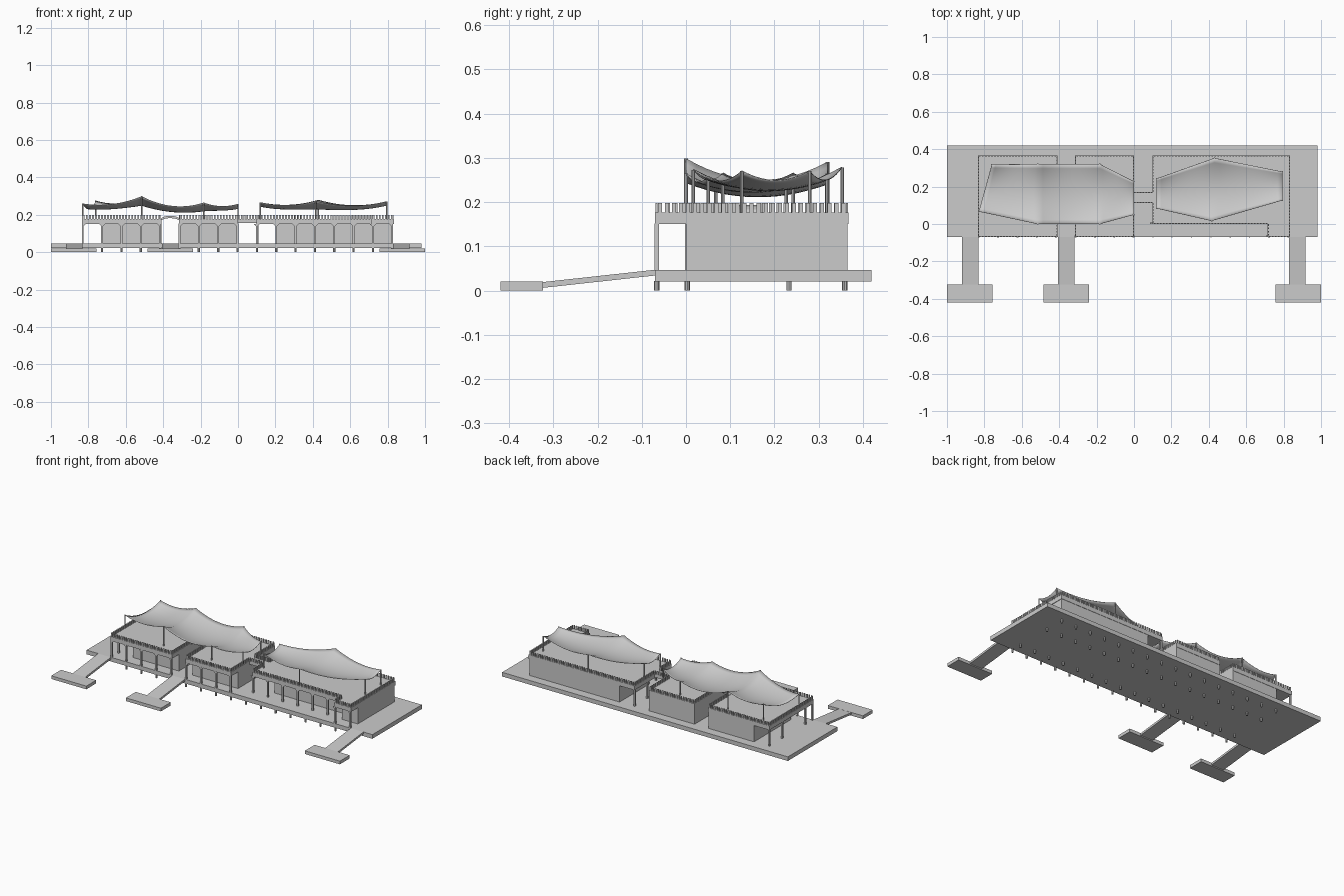
import bpy, bmesh, math
from mathutils import Vector, Matrix

if "Cube" in bpy.data.objects:
    bpy.data.objects.remove(bpy.data.objects["Cube"])

DECK, SOFFIT, ROOF, RAIL = 0.047, 0.15, 0.176, 0.198
ROWS = (-0.066, 0.003, 0.233, 0.359)
STEP = 1.655 / 16


def finish(bm, name):
    bmesh.ops.recalc_face_normals(bm, faces=bm.faces)
    me = bpy.data.meshes.new(name)
    bm.to_mesh(me)
    bm.free()
    ob = bpy.data.objects.new(name, me)
    bpy.context.collection.objects.link(ob)
    return ob


def add_box(bm, x0, x1, y0, y1, z0, z1):
    m = Matrix.Translation(((x0 + x1) / 2, (y0 + y1) / 2, (z0 + z1) / 2))
    bmesh.ops.create_cube(bm, size=1, matrix=m @ Matrix.Diagonal((x1 - x0, y1 - y0, z1 - z0, 1)))


def boxes(name, *dims):
    bm = bmesh.new()
    for d in dims:
        add_box(bm, *d)
    return finish(bm, name)


def add_post(bm, x, y, z0, z1, r, n=8):
    bmesh.ops.create_cone(bm, cap_ends=True, segments=n, radius1=r, radius2=r, depth=z1 - z0,
                          matrix=Matrix.Translation((x, y, (z0 + z1) / 2)))


def prism(name, outline, axis, a, b):
    """Extrude a 2D outline along axis 'x' (points y,z), 'y' (x,z) or 'z' (x,y)."""
    put = {'x': lambda p, t: (t, *p), 'y': lambda p, t: (p[0], t, p[1]), 'z': lambda p, t: (*p, t)}[axis]
    bm = bmesh.new()
    f = bm.faces.new([bm.verts.new(put(p, a)) for p in outline])
    r = bmesh.ops.extrude_face_region(bm, geom=[f])
    move = Vector(put((0, 0), b - a))
    bmesh.ops.translate(bm, vec=move, verts=[v for v in r['geom'] if isinstance(v, bmesh.types.BMVert)])
    return finish(bm, name)


# Deck, ramps and landing pads
boxes("deck", (-1, 0.98, -0.07, 0.42, 0.021, DECK))
for name, rx, px in (("left", -0.92, -1), ("middle", -0.407, -0.483), ("right", 0.83, 0.757)):
    prism(name + "_ramp", [(-0.07, DECK), (-0.07, 0.034), (-0.325, 0.006), (-0.325, 0.019)],
          'x', rx, rx + 0.088)
    boxes(name + "_landing_pad", (px, px + 0.243, -0.42, -0.323, 0, 0.02))

# Piles under the deck
bm = bmesh.new()
for i in range(1, 17):
    for y in ROWS:
        add_post(bm, -0.83 + i * STEP, y, 0, 0.022, 0.006)
finish(bm, "piles")

# Building walls
boxes("left_walls", (-0.727, -0.41, 0, 0.365, DECK, SOFFIT))
boxes("middle_walls", (-0.315, 0, 0, 0.365, DECK, SOFFIT))
prism("right_walls", [(0.205, 0.07), (0.722, 0.07), (0.722, 0), (0.83, 0), (0.83, 0.365), (0.205, 0.365)],
      'z', DECK, SOFFIT)

# Flat roofs
left = [(-0.835, -0.07), (-0.41, -0.07), (-0.41, 0.367), (-0.835, 0.367)]
middle = [(-0.315, -0.07), (0, -0.07), (0, 0.367), (-0.315, 0.367)]
right = [(0.1, 0), (0.715, 0), (0.715, -0.07), (0.833, -0.07), (0.833, 0.367), (0.1, 0.367)]
for name, o in (("left", left), ("middle", middle), ("right", right)):
    prism(name + "_roof", o, 'z', SOFFIT, ROOF)

# Bridges between the roofs
boxes("flat_bridge", (-0.005, 0.105, 0.115, 0.168, 0.155, ROOF))
arc = [(-0.3625 + 0.05 * math.cos(a), 0.176 + 0.018 * math.sin(a))
       for a in (math.pi * i / 8 for i in range(9))]
prism("arched_bridge", arc + [(x, z - 0.012) for x, z in reversed(arc)], 'y', 0.115, 0.168)

# Porch columns with small corner braces
bm = bmesh.new()
spots = [(-0.83 + i * STEP, -0.066) for i in (0, 1, 2, 3, 4, 5, 6, 7, 8, 15, 16)]
spots += [(-0.83 + i * STEP, 0.005) for i in range(9, 15)]
spots += [(-0.83, y) for y in ROWS[1:]] + [(0.105, y) for y in ROWS[2:]]
for x, y in spots:
    add_box(bm, x - 0.005, x + 0.005, y - 0.005, y + 0.005, DECK, SOFFIT + 0.002)
for x, y in spots[:17]:
    for s in (-1, 1):
        if (round(x, 1), s) in ((-0.4, 1), (-0.3, -1), (0.0, 1), (-0.8, -1), (0.8, 1)):
            continue
        tri = [(x + s * 0.004, SOFFIT), (x + s * 0.016, SOFFIT), (x + s * 0.004, SOFFIT - 0.012)]
        f = [bm.verts.new((px, y + d, pz)) for d in (-0.004, 0.004) for px, pz in tri]
        for q in ((0, 1, 2), (3, 5, 4), (0, 3, 4, 1), (1, 4, 5, 2), (2, 5, 3, 0)):
            bm.faces.new([f[k] for k in q])
finish(bm, "porch_columns")


# Picket railings along the roof edges
def pickets(name, path, closed=True):
    bm = bmesh.new()
    pts = [Vector(p) for p in path]
    for p, q in zip(pts, pts[1:] + pts[:1] if closed else pts[1:]):
        d = q - p
        n = max(1, round(d.length / 0.016))
        hx, hy = (0.0045, 0.0025) if abs(d.x) > abs(d.y) else (0.0025, 0.0045)
        for i in range(n):
            c = p + d * (i + 0.5) / n
            add_box(bm, c.x - hx, c.x + hx, c.y - hy, c.y + hy, ROOF - 0.002, RAIL)
    finish(bm, name)


pickets("left_railing", [(-0.832, -0.067), (-0.413, -0.067), (-0.413, 0.115)], False)
pickets("left_back_railing", [(-0.413, 0.168), (-0.413, 0.364), (-0.832, 0.364), (-0.832, -0.067)], False)
pickets("middle_railing", [(-0.312, 0.168), (-0.312, 0.364), (-0.003, 0.364), (-0.003, 0.168),
                           (0.103, 0.168), (0.103, 0.364), (0.83, 0.364), (0.83, -0.067),
                           (0.718, -0.067), (0.718, 0.003), (0.103, 0.003), (0.103, 0.115),
                           (-0.003, 0.115), (-0.003, -0.067), (-0.312, -0.067), (-0.312, 0.115)], False)


# Tensile canopies: sagging between pairs of poles
def canopy(name, stations, sags, n=12, m=14):
    bm = bmesh.new()
    rows = []
    for k, sag in enumerate(sags):
        (f0, b0), (f1, b1) = [[Vector(p) for p in s] for s in stations[k:k + 2]]
        for i in range(0 if k == 0 else 1, n + 1):
            u = i / n
            f, b = f0.lerp(f1, u), b0.lerp(b1, u)
            drop = sag * 4 * u * (1 - u)
            width = (b - f).length
            row = []
            for j in range(m + 1):
                v = j / m
                p = f.lerp(b, v)
                p.z -= drop + 0.14 * width * 4 * v * (1 - v) * (1 - 0.35 * 4 * u * (1 - u))
                row.append(bm.verts.new(p))
            rows.append(row)
    for r, s in zip(rows, rows[1:]):
        for j in range(m):
            bm.faces.new((r[j], s[j], s[j + 1], r[j + 1]))
    ob = finish(bm, name)
    for poly in ob.data.polygons:
        poly.use_smooth = True
    mod = ob.modifiers.new("thickness", 'SOLIDIFY')
    mod.thickness = 0.002
    # Poles under each canopy corner
    bm = bmesh.new()
    for s in stations:
        for x, y, z in s:
            add_post(bm, x, y, ROOF - 0.002, z, 0.004)
    finish(bm, name + "_poles")


canopy("left_canopy", [((-0.83, 0.067, 0.26), (-0.76, 0.318, 0.275)),
                       ((-0.515, 0, 0.299), (-0.515, 0.32, 0.291)),
                       ((-0.183, 0, 0.265), (-0.183, 0.32, 0.265)),
                       ((0, 0.05, 0.258), (0, 0.227, 0.258))], (0.022, 0.035, 0.015))
canopy("right_canopy", [((0.12, 0.083, 0.265), (0.12, 0.243, 0.265)),
                        ((0.415, 0.016, 0.273), (0.43, 0.353, 0.278)),
                        ((0.794, 0.126, 0.27), (0.794, 0.28, 0.27))], (0.02, 0.025))
